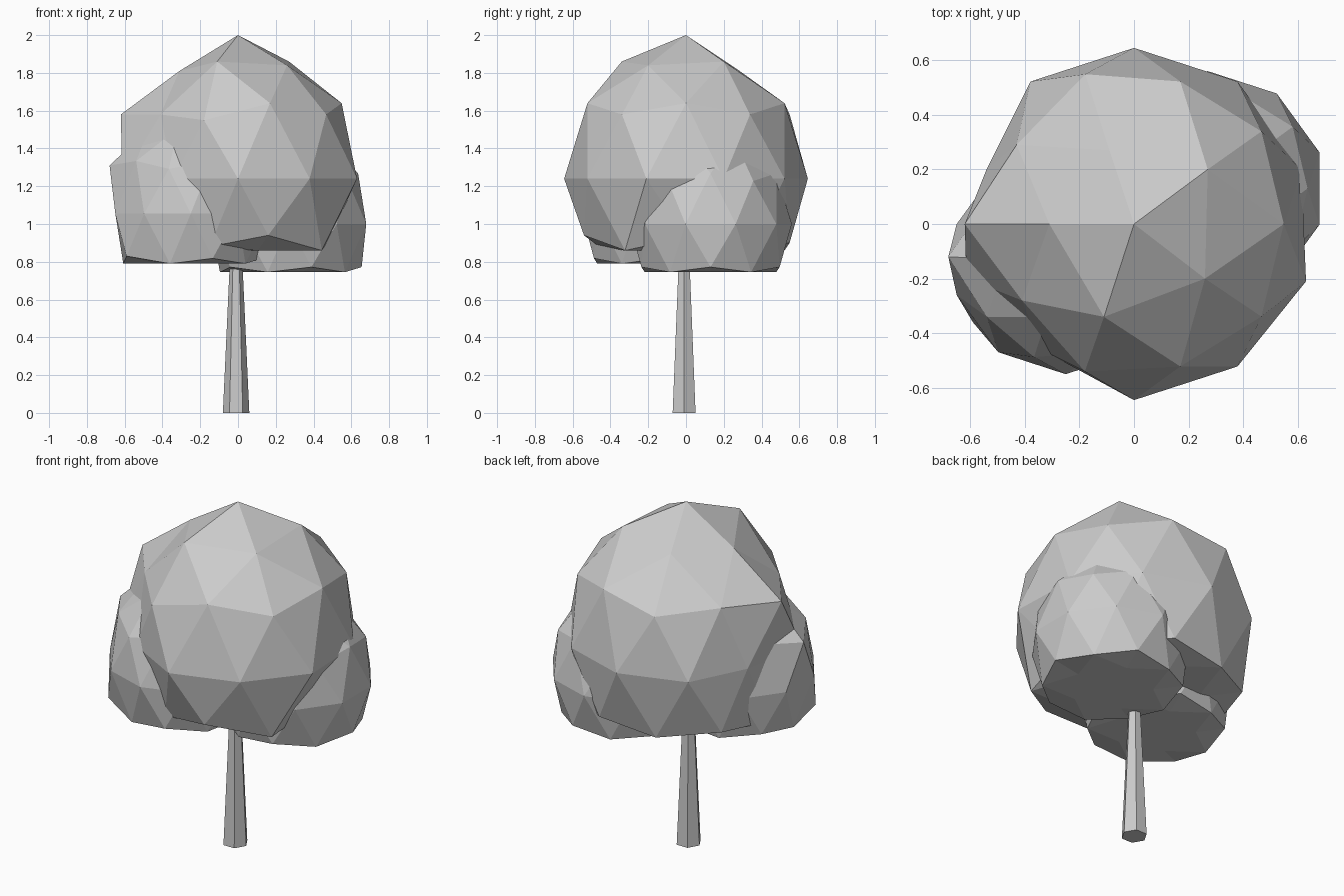
import bpy, bmesh, math
from mathutils import Matrix, Vector

if "Cube" in bpy.data.objects:
    bpy.data.objects.remove(bpy.data.objects["Cube"])


def finish(bm, name):
    mesh = bpy.data.meshes.new(name)
    bm.to_mesh(mesh)
    bm.free()
    obj = bpy.data.objects.new(name, mesh)
    bpy.context.collection.objects.link(obj)
    return obj


def foliage(name, centre, radius, height, dents=()):
    """Low-poly leaf clump: icosphere with a flat underside; dents pull the nearest corner."""
    bm = bmesh.new()
    bmesh.ops.create_icosphere(bm, subdivisions=2, radius=1)
    bmesh.ops.rotate(bm, verts=bm.verts, cent=(0, 0, 0),
                     matrix=Matrix.Rotation(math.pi, 3, 'Z'))
    for v in bm.verts:
        v.co.z = max(v.co.z, -0.5)
        v.co = Vector((v.co.x * radius, v.co.y * radius, v.co.z * height)) + Vector(centre)
    for p in map(Vector, dents):
        min(bm.verts, key=lambda v: (v.co - p).length).co = p
    return finish(bm, name)


# Leaf clumps, with a few irregular corners
foliage("main_foliage", (0, 0, 1.24), 0.645, 0.76, [
    (-0.31, 0, 1.81), (-0.09, 0.27, 1.82), (-0.11, -0.34, 1.86),
    (0.26, -0.20, 1.84), (0.27, 0.20, 1.86),
    (-0.62, 0, 1.58), (-0.18, -0.54, 1.55),
    (-0.41, -0.28, 1.58), (-0.43, 0.29, 1.60),
    (0.63, -0.21, 1.24), (-0.54, 0.20, 1.24), (-0.34, -0.46, 1.24),
    (-0.15, -0.46, 0.88), (0.16, -0.54, 0.94), (0.49, 0, 0.93)])
foliage("left_foliage", (-0.25, -0.13, 1.055), 0.42, 0.53, [
    (-0.68, -0.12, 1.31), (-0.59, -0.36, 0.83), (0.17, -0.25, 1.05)])
foliage("right_foliage", (0.27, 0.13, 1.0), 0.43, 0.51)

# Tapered six-sided trunk, corners on the x axis
bm = bmesh.new()
ring_angles = [math.radians(60 * i) for i in range(6)]
rings = [[bm.verts.new((-0.01 + r * math.cos(a), -0.01 + r * math.sin(a), z))
          for a in ring_angles] for r, z in ((0.07, 0), (0.025, 0.98))]
bm.faces.new(rings[0][::-1])
bm.faces.new(rings[1])
for i in range(6):
    j = (i + 1) % 6
    bm.faces.new((rings[0][i], rings[0][j], rings[1][j], rings[1][i]))
finish(bm, "trunk")
